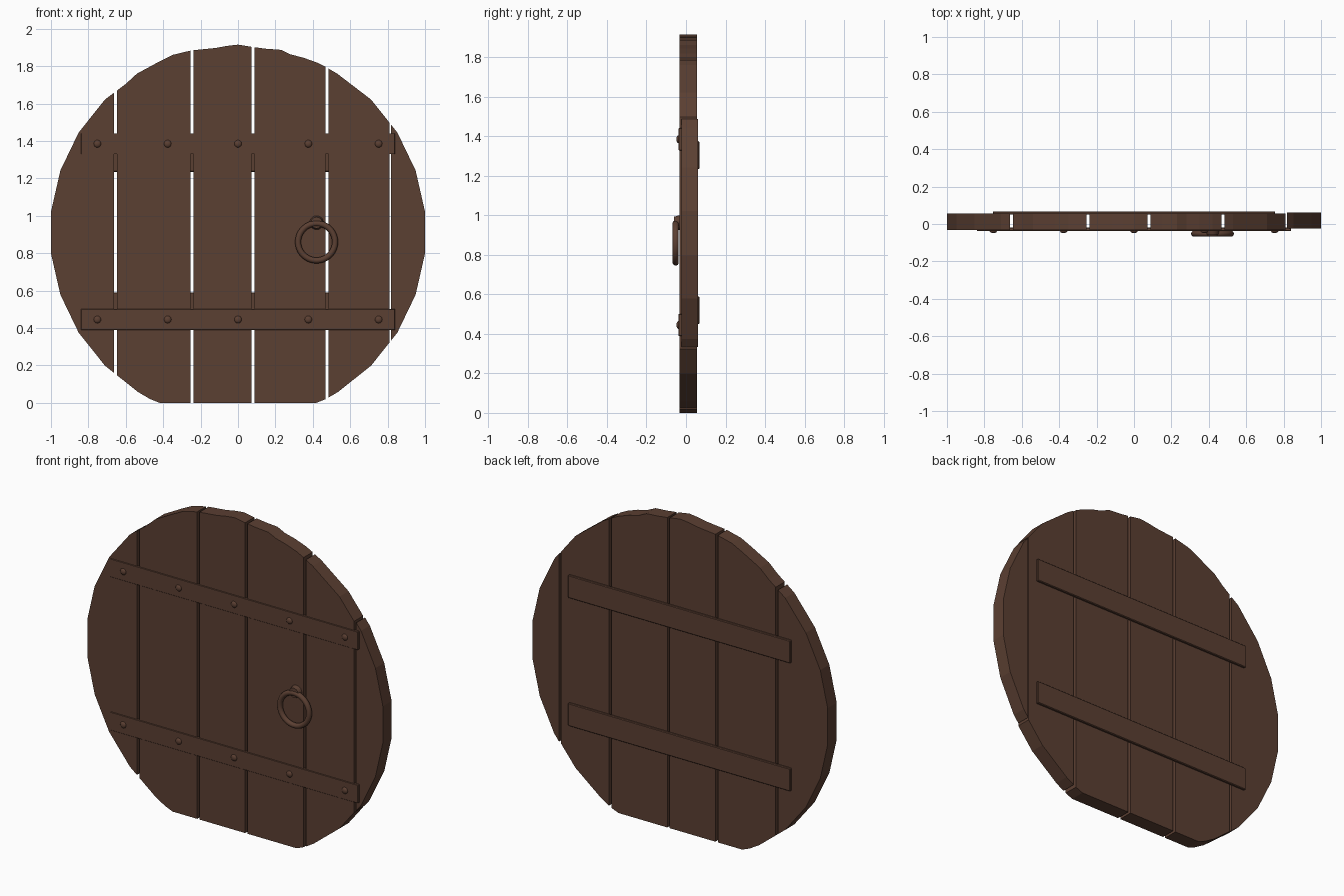
import bpy, bmesh, math
from mathutils import Vector, Matrix

cube = bpy.data.objects.get("Cube")
if cube:
    bpy.data.objects.remove(cube, do_unlink=True)

# One dark wood-brown colour throughout
brown = bpy.data.materials.new("dark_brown")
colour = (0.105, 0.05, 0.032, 1)
brown.use_nodes = True
brown.diffuse_color = colour
bsdf = next(n for n in brown.node_tree.nodes if n.type == 'BSDF_PRINCIPLED')
bsdf.inputs["Base Color"].default_value = colour

CENTRE_Z, RADIUS = 0.91, 1.006


def finish(name, bm, smooth=False):
    bmesh.ops.recalc_face_normals(bm, faces=bm.faces)
    mesh = bpy.data.meshes.new(name)
    bm.to_mesh(mesh)
    bm.free()
    mesh.materials.append(brown)
    obj = bpy.data.objects.new(name, mesh)
    bpy.context.collection.objects.link(obj)
    if smooth:
        bpy.ops.object.select_all(action='DESELECT')
        obj.select_set(True)
        bpy.context.view_layer.objects.active = obj
        bpy.ops.object.shade_smooth_by_angle(angle=math.radians(40))
    return obj


def box(name, x0, x1, y0, y1, z0, z1, bevel):
    bm = bmesh.new()
    bmesh.ops.create_cube(bm, size=1)
    for v in bm.verts:
        v.co = Vector(((x0 + x1) / 2 + v.co.x * (x1 - x0),
                       (y0 + y1) / 2 + v.co.y * (y1 - y0),
                       (z0 + z1) / 2 + v.co.z * (z1 - z0)))
    bmesh.ops.bevel(bm, geom=bm.edges[:], offset=bevel, segments=1, affect='EDGES')
    return finish(name, bm)


def outline():
    """Round door edge: flat foot, faceted sides, chipped top."""
    step = math.tau / 28
    side = [(RADIUS * math.cos(a), CENTRE_Z + RADIUS * math.sin(a))
            for a in ((i + 0.5) * step for i in range(-5, 4))]
    top = [(0.53, 1.76), (0.47, 1.795), (0.42, 1.82), (0.35, 1.845), (0.28, 1.863),
           (0.23, 1.887), (0.15, 1.893), (0.08, 1.902), (0, 1.915), (-0.06, 1.908),
           (-0.12, 1.897), (-0.25, 1.884), (-0.35, 1.86), (-0.42, 1.825),
           (-0.54, 1.76), (-0.6, 1.705)]
    foot = [(0.42, 0), (0.47, 0.02)]
    mirrored = [(-x, z) for x, z in reversed(foot + side)]
    return foot + side + top + mirrored


def plank(name, x0, x1, y0, y1):
    bm = bmesh.new()
    face = bm.faces.new([bm.verts.new((x, y0, z)) for x, z in outline()])
    moved = bmesh.ops.extrude_face_region(bm, geom=[face])
    bmesh.ops.translate(bm, vec=(0, y1 - y0, 0),
                        verts=[g for g in moved["geom"] if isinstance(g, bmesh.types.BMVert)])
    if not any(f.is_valid and all(abs(v.co.y - y0) < 1e-5 for v in f.verts) for f in bm.faces):
        bmesh.ops.holes_fill(bm, edges=bm.edges[:])
    # Trim the disc to this plank's width
    for x, direction in ((x0, -1), (x1, 1)):
        cut = bmesh.ops.bisect_plane(bm, geom=bm.verts[:] + bm.edges[:] + bm.faces[:],
                                     plane_co=(x, 0, 0), plane_no=(direction, 0, 0),
                                     clear_outer=True)
        edges = [g for g in cut["geom_cut"] if isinstance(g, bmesh.types.BMEdge)]
        if edges:
            bmesh.ops.edgeloop_fill(bm, edges=edges)
    return finish(name, bm)


# Five gaps split the door into six planks; the last sits slightly back
gaps = [-1.1, -0.655, -0.246, 0.08, 0.476, 0.815, 1.1]
for i in range(6):
    last = i == 5
    plank(f"plank_{i + 1}", gaps[i] + (0.004 if last else 0.008),
          gaps[i + 1] - (0.004 if i == 4 else 0.008),
          -0.024 if last else -0.033, 0.061 if last else 0.055)

# Straps across the front with rivets, and battens across the back
for level, z in (("lower", 0.445), ("upper", 1.385)):
    box(f"{level}_front_strap", -0.84, 0.84, -0.038, -0.02, z - 0.056, z + 0.056, 0.002)
    for i in range(5):
        bm = bmesh.new()
        bmesh.ops.create_uvsphere(bm, u_segments=14, v_segments=8, radius=0.02)
        bmesh.ops.scale(bm, vec=(1, 0.6, 1), verts=bm.verts)
        bmesh.ops.translate(bm, vec=((i - 2) * 0.376, -0.037, z), verts=bm.verts)
        finish(f"{level}_rivet_{i + 1}", bm, True)
for level, z in (("lower", 0.52), ("upper", 1.305)):
    box(f"{level}_back_batten", -0.755, 0.755, 0.05, 0.068, z - 0.07, z + 0.07, 0.004)


def ring(name, centre, major, minor, turns=36, sides=10):
    bm = bmesh.new()
    grid = []
    for i in range(turns):
        a = math.tau * i / turns
        row = []
        for j in range(sides):
            b = math.tau * j / sides
            r = major + minor * math.cos(b)
            row.append(bm.verts.new(Vector(centre) + Vector(
                (r * math.cos(a), minor * math.sin(b), r * math.sin(a)))))
        grid.append(row)
    for i in range(turns):
        for j in range(sides):
            n, m = (i + 1) % turns, (j + 1) % sides
            bm.faces.new((grid[i][j], grid[n][j], grid[n][m], grid[i][m]))
    return finish(name, bm, True)


# Pull ring hanging from a round boss
ring("pull_ring", (0.42, -0.052, 0.86), 0.099, 0.016)
bm = bmesh.new()
bmesh.ops.create_cone(bm, cap_ends=True, segments=20, radius1=0.038, radius2=0.03, depth=0.03,
                      matrix=Matrix.Translation((0.42, -0.045, 0.963))
                      @ Matrix.Rotation(math.pi / 2, 4, 'X'))
finish("pull_ring_boss", bm, True)
